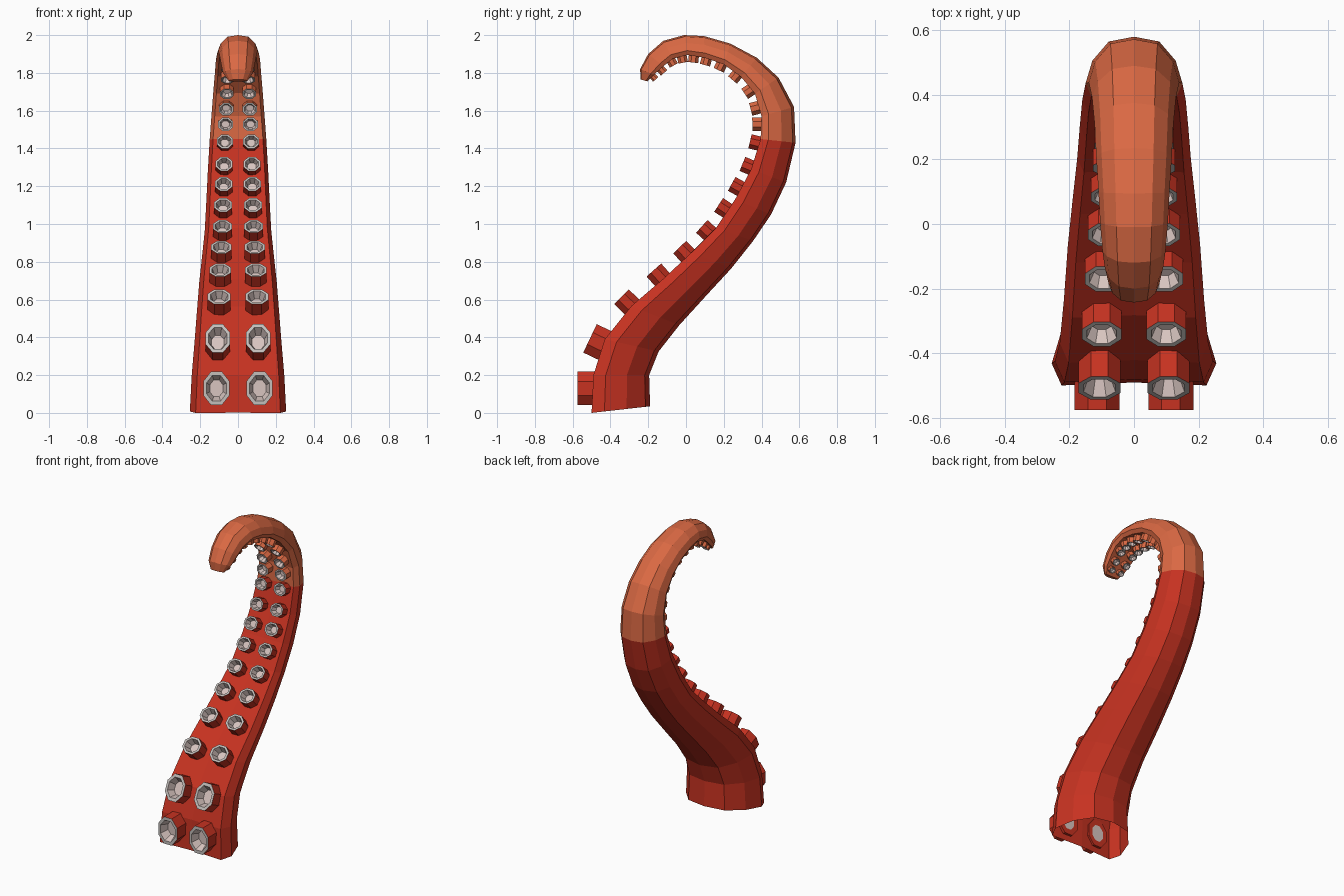
import bpy, bmesh, math
from mathutils import Vector

cube = bpy.data.objects.get("Cube")
if cube:
    bpy.data.objects.remove(cube, do_unlink=True)


def material(name, rgb):
    m = bpy.data.materials.new(name)
    m.use_nodes = True
    col = (*rgb, 1.0)
    m.diffuse_color = col
    bsdf = next(n for n in m.node_tree.nodes if n.type == 'BSDF_PRINCIPLED')
    bsdf.inputs["Base Color"].default_value = col
    return m


RED = material("deep red", (0.57, 0.032, 0.015))
ORANGE = material("warm orange", (0.70, 0.14, 0.056))
GREY = material("rim grey", (0.55, 0.52, 0.50))
PINK = material("pale pink", (0.69, 0.56, 0.53))

# Rings along the arm: front y, front z, back y, back z, half width
RINGS = [
    (-.50, 0, -.19, .035, .255), (-.49, .20, -.195, .20, .245),
    (-.43, .39, -.145, .325, .23), (-.29, .565, -.035, .465, .217),
    (-.12, .71, .12, .635, .205), (.03, .85, .24, .765, .19),
    (.16, .98, .355, .91, .176), (.26, 1.13, .45, 1.05, .168),
    (.345, 1.29, .53, 1.22, .16), (.395, 1.45, .58, 1.43, .15),
    (.40, 1.57, .572, 1.62, .14), (.365, 1.69, .49, 1.775, .13),
    (.29, 1.78, .375, 1.88, .122), (.20, 1.845, .235, 1.955, .117),
    (.10, 1.88, .095, 1.995, .11), (.01, 1.895, -.01, 2.0, .105),
    (-.07, 1.875, -.12, 1.97, .098), (-.12, 1.835, -.20, 1.90, .09),
    (-.17, 1.79, -.243, 1.82, .078), (-.205, 1.755, -.24, 1.765, .05),
]
TIP_START = 9

# Half cross-section: side fraction, depth fraction from front to back
HALF = [(0, .03), (.88, 0), (1, .22), (.86, .6), (.52, .92), (0, 1)]
SECTION = HALF + [(-s, t) for s, t in HALF[-2:0:-1]]


def finish(bm, name, mats):
    me = bpy.data.meshes.new(name)
    bm.to_mesh(me)
    bm.free()
    for m in mats:
        me.materials.append(m)
    ob = bpy.data.objects.new(name, me)
    bpy.context.collection.objects.link(ob)


def bridge(bm, a, b, mat):
    n = len(a)
    for i in range(n):
        j = (i + 1) % n
        bm.faces.new((a[i], a[j], b[j], b[i])).material_index = mat


# Arm: open at the base, closed at the tip
bm = bmesh.new()
loops = []
for fy, fz, by, bz, w in RINGS:
    loops.append([bm.verts.new((s * w, fy + t * (by - fy), fz + t * (bz - fz)))
                  for s, t in SECTION])
for i in range(len(loops) - 1):
    bridge(bm, loops[i], loops[i + 1], 1 if i >= TIP_START else 0)
bm.faces.new(loops[-1]).material_index = 1
bmesh.ops.recalc_face_normals(bm, faces=bm.faces)
finish(bm, "arm", [RED, ORANGE])


def front_point(p):
    i = min(int(p), len(RINGS) - 2)
    f = p - i
    a, b = RINGS[i], RINGS[i + 1]
    y, z, w = (a[k] + f * (b[k] - a[k]) for k in (0, 1, 4))
    return Vector((0, y, z)), w


def add_sucker(name, p, side, stretch):
    centre, w = front_point(p)
    across = Vector((1, 0, 0))
    # the lowest pair stands upright, the rest follow the arm
    along = Vector((0, 0, 1))
    if p > 1:
        along = (front_point(p + .5)[0] - front_point(p - .5)[0]).normalized()
    out = across.cross(along)
    centre = centre + across * side * .46 * w
    r, h = .28 * w, .33 * w
    bm = bmesh.new()

    def octagon(scale, height):
        loop = []
        for k in range(8):
            a = math.pi / 4 * (k + .5)
            # vertices pushed out so that the flats sit at radius r
            q = r * scale / math.cos(math.pi / 8)
            loop.append(bm.verts.new(centre + across * q * math.cos(a)
                        + along * q * stretch * math.sin(a) + out * height))
        return loop

    core = octagon(.6, -.2 * h)
    back = octagon(1, -.2 * h)
    rim = octagon(1, h)
    lip = octagon(.76, h)
    floor = octagon(.5, .35 * h)
    bridge(bm, core, back, 0)
    bridge(bm, back, rim, 0)
    bridge(bm, rim, lip, 1)
    bridge(bm, lip, floor, 2)
    bm.faces.new(floor).material_index = 2
    bm.faces.new(core[::-1]).material_index = 2
    bmesh.ops.recalc_face_normals(bm, faces=bm.faces)
    finish(bm, name, [ORANGE if p > TIP_START else RED, GREY, PINK])


# Two rows of suckers up the front
POSITIONS = [.65, 1.85, 3, 3.97, 4.87, 5.75, 6.6, 7.35, 8.05, 8.85, 9.65,
             10.4, 11.25, 12.2, 13.1, 13.9, 14.65, 15.4, 16.2, 17.3, 18.2]
for n, p in enumerate(POSITIONS, 1):
    for side, label in ((1, "left"), (-1, "right")):
        add_sucker(f"sucker_{label}_{n}", p, side, 1.28 if p < 2 else .9)
